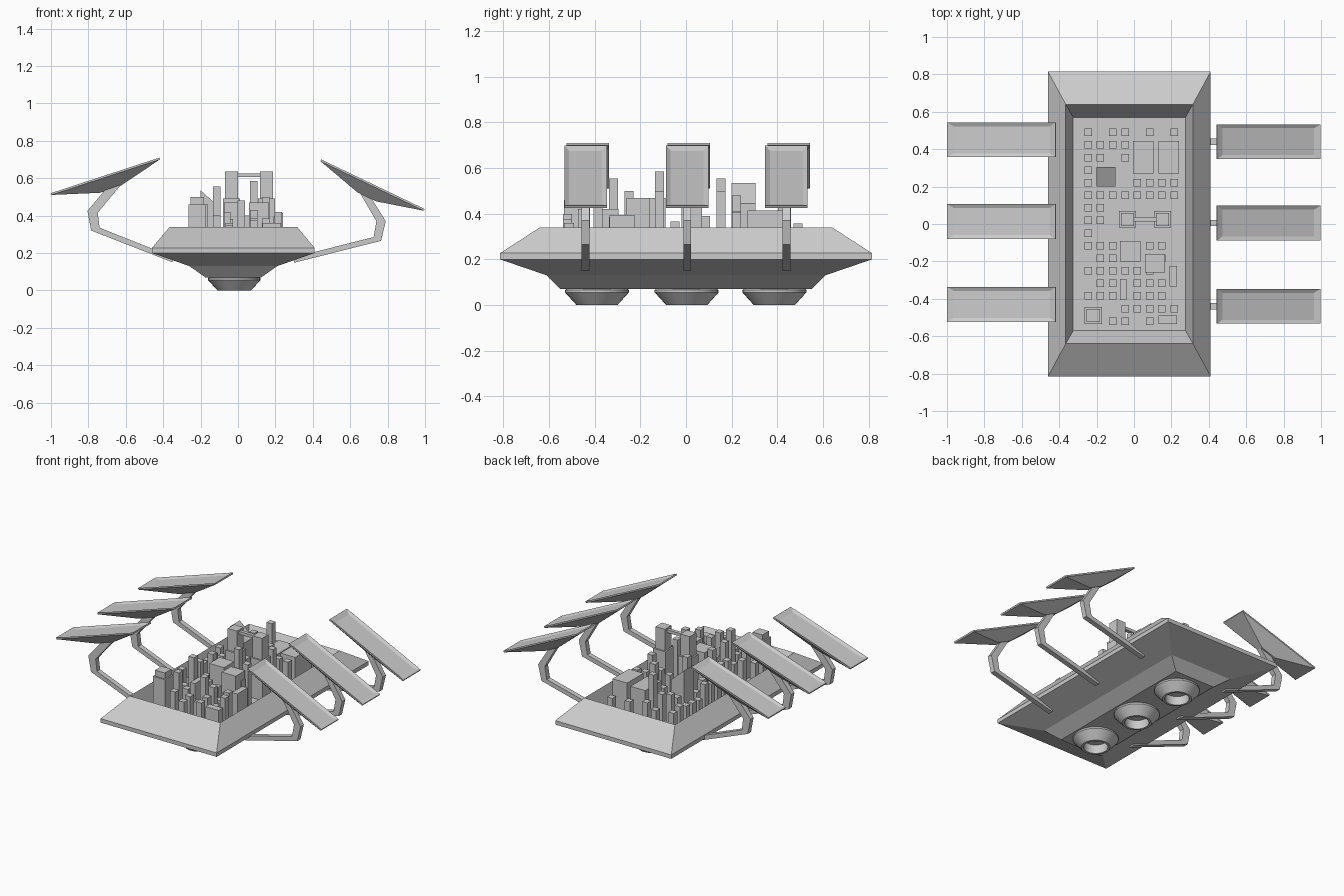
import bpy, bmesh, random
from math import cos, sin, pi, atan2
from mathutils import Matrix, Vector

if "Cube" in bpy.data.objects:
    bpy.data.objects.remove(bpy.data.objects["Cube"])

random.seed(4)
CX = -0.025    # hull centre line
FLOOR = 0.22   # city floor inside the hull


def finish(name, bm):
    bmesh.ops.recalc_face_normals(bm, faces=bm.faces)
    me = bpy.data.meshes.new(name)
    bm.to_mesh(me)
    bm.free()
    ob = bpy.data.objects.new(name, me)
    bpy.context.collection.objects.link(ob)
    return ob


def loft(bm, rings, closed=False):
    """Skin a list of point rings; cap both ends or join last to first."""
    rows = [[bm.verts.new(p) for p in r] for r in rings]
    n = len(rows[0])
    pairs = list(zip(rows, rows[1:]))
    if closed:
        pairs.append((rows[-1], rows[0]))
    else:
        bm.faces.new(rows[0])
        bm.faces.new(rows[-1])
    for a, b in pairs:
        for i in range(n):
            j = (i + 1) % n
            bm.faces.new((a[i], a[j], b[j], b[i]))


def rect(hx, hy, z, m=Matrix()):
    return [m @ Vector((sx * hx, sy * hy, z))
            for sx, sy in ((-1, -1), (1, -1), (1, 1), (-1, 1))]


def circle(r, z, x, y, n=32):
    return [(x + r * cos(2 * pi * i / n), y + r * sin(2 * pi * i / n), z) for i in range(n)]


def box(bm, x0, x1, y0, y1, z0, z1, slope=0):
    """Box whose top can drop towards +x by slope."""
    low = [(x0, y0, z0), (x1, y0, z0), (x1, y1, z0), (x0, y1, z0)]
    top = [(x0, y0, z1), (x1, y0, z1 - slope), (x1, y1, z1 - slope), (x0, y1, z1)]
    loft(bm, [low, top])


# Tray-shaped hull: underside, rim, sloped deck, inner wall and floor
bm = bmesh.new()
shift = Matrix.Translation((CX, 0, 0))
loft(bm, [rect(hx, hy, z, shift) for hx, hy, z in (
    (0.15, 0.55, 0.07), (0.235, 0.61, 0.13), (0.435, 0.815, 0.20), (0.435, 0.815, 0.227),
    (0.34, 0.64, 0.34), (0.30, 0.57, FLOOR))])
finish("hull", bm)

# Hollow thrusters below
for k, y in enumerate((-0.39, 0.003, 0.387)):
    bm = bmesh.new()
    loft(bm, [circle(r, z, -0.02, y) for r, z in (
        (0.13, 0.075), (0.14, 0.065), (0.14, 0.055), (0.09, 0.0),
        (0.075, 0.0), (0.075, 0.06))])
    ob = finish(f"thruster_{k + 1}", bm)
    bpy.context.view_layer.objects.active = ob
    ob.select_set(True)
    bpy.ops.object.shade_smooth_by_angle(angle=0.5)
    ob.select_set(False)

# Bent arms (side outline) and the tapered panels they carry
SIDES = {
    "left": dict(
        ys=(-0.43, 0.013, 0.45), arm_dy=-0.008,
        arm=[(-0.35, 0.15), (-0.785, 0.32), (-0.805, 0.425), (-0.70, 0.55),
             (-0.625, 0.565), (-0.75, 0.415), (-0.74, 0.335), (-0.35, 0.18)],
        inner=(-0.42, 0.71), outer=(-1.0, 0.52), drop=0.08),
    "right": dict(
        ys=(-0.44, 0.005, 0.44), arm_dy=0,
        arm=[(0.30, 0.148), (0.765, 0.265), (0.79, 0.37), (0.69, 0.53),
             (0.635, 0.55), (0.74, 0.37), (0.725, 0.285), (0.30, 0.178)],
        inner=(0.445, 0.70), outer=(0.998, 0.435), drop=0.075),
}
for side, s in SIDES.items():
    (xa, za), (xb, zb) = sorted((s["inner"], s["outer"]))
    half = Vector((xb - xa, zb - za)).length / 2
    tilt = Matrix.Rotation(-atan2(zb - za, xb - xa), 4, 'Y')
    for k, y in enumerate(s["ys"]):
        bm = bmesh.new()
        ya = y + s["arm_dy"]
        loft(bm, [[(x, yy, z) for x, z in s["arm"]] for yy in (ya - 0.017, ya + 0.017)])
        finish(f"{side}_arm_{k + 1}", bm)

        bm = bmesh.new()
        m = Matrix.Translation(((xa + xb) / 2, y, (za + zb) / 2)) @ tilt
        loft(bm, [rect(hx, hy, z, m) for hx, hy, z in (
            (half - 0.035, 0.072, -0.01), (half, 0.093, 0), (half, 0.093, -0.01),
            (0.055, 0.02, -s["drop"]))])
        finish(f"{side}_panel_{k + 1}", bm)

# Small city blocks on a grid, one text row per street from back to front
ROWS = ["#.##.#.#", "####....", "##.#....", "#.......", "#...####", "########",
        "##......", "##......", "#.......", "###..##.", ".##...#.", "######..",
        ".##.###.", "###.###.", "...#####", "..##.#.."]
TALL = {(2, 12): 0.555, (2, 9): 0.50, (5, 9): 0.585, (2, 5): 0.555, (6, 9): 0.50,
        (6, 5): 0.50, (2, 11): 0.50, (7, 14): 0.42, (3, 1): 0.52, (1, 13): 0.46,
        (5, 4): 0.48, (4, 13): 0.48}
bm = bmesh.new()
for r, row in enumerate(ROWS):
    for c, ch in enumerate(row):
        if ch == "#":
            x, y = -0.245 + 0.0657 * c, 0.49 - 0.0673 * r
            top = TALL.get((c, r), random.uniform(0.31, 0.43))
            box(bm, x - 0.02, x + 0.02, y - 0.02, y + 0.02, FLOOR, top)
finish("city_small_buildings", bm)

# Larger blocks
bm = bmesh.new()
for x0, x1, y0, y1, z in (
        (-0.005, 0.105, 0.27, 0.445, 0.40), (0.13, 0.24, 0.27, 0.445, 0.415),
        (-0.075, 0.035, -0.20, -0.09, 0.47), (0.06, 0.165, -0.26, -0.16, 0.47),
        (0.19, 0.23, -0.335, -0.225, 0.395), (-0.075, -0.04, -0.405, -0.295, 0.42),
        (0.13, 0.23, -0.535, -0.49, 0.36)):
    box(bm, x0, x1, y0, y1, FLOOR, z)
finish("city_large_buildings", bm)

# Corner tower with a stepped top
bm = bmesh.new()
box(bm, -0.265, -0.172, -0.535, -0.445, FLOOR, 0.46)
box(bm, -0.255, -0.182, -0.525, -0.455, 0.46, 0.50)
finish("corner_tower", bm)

# Tower with a slanted roof
bm = bmesh.new()
box(bm, -0.20, -0.10, 0.20, 0.305, FLOOR, 0.535, slope=0.09)
finish("slanted_tower", bm)

# Twin central towers joined by a bridge
bm = bmesh.new()
for x in (-0.035, 0.152):
    box(bm, x - 0.046, x + 0.046, -0.02, 0.07, FLOOR, 0.49)
    box(bm, x - 0.035, x + 0.035, -0.01, 0.06, 0.49, 0.636)
box(bm, 0.0, 0.12, 0.013, 0.037, 0.605, 0.625)
finish("twin_towers", bm)
